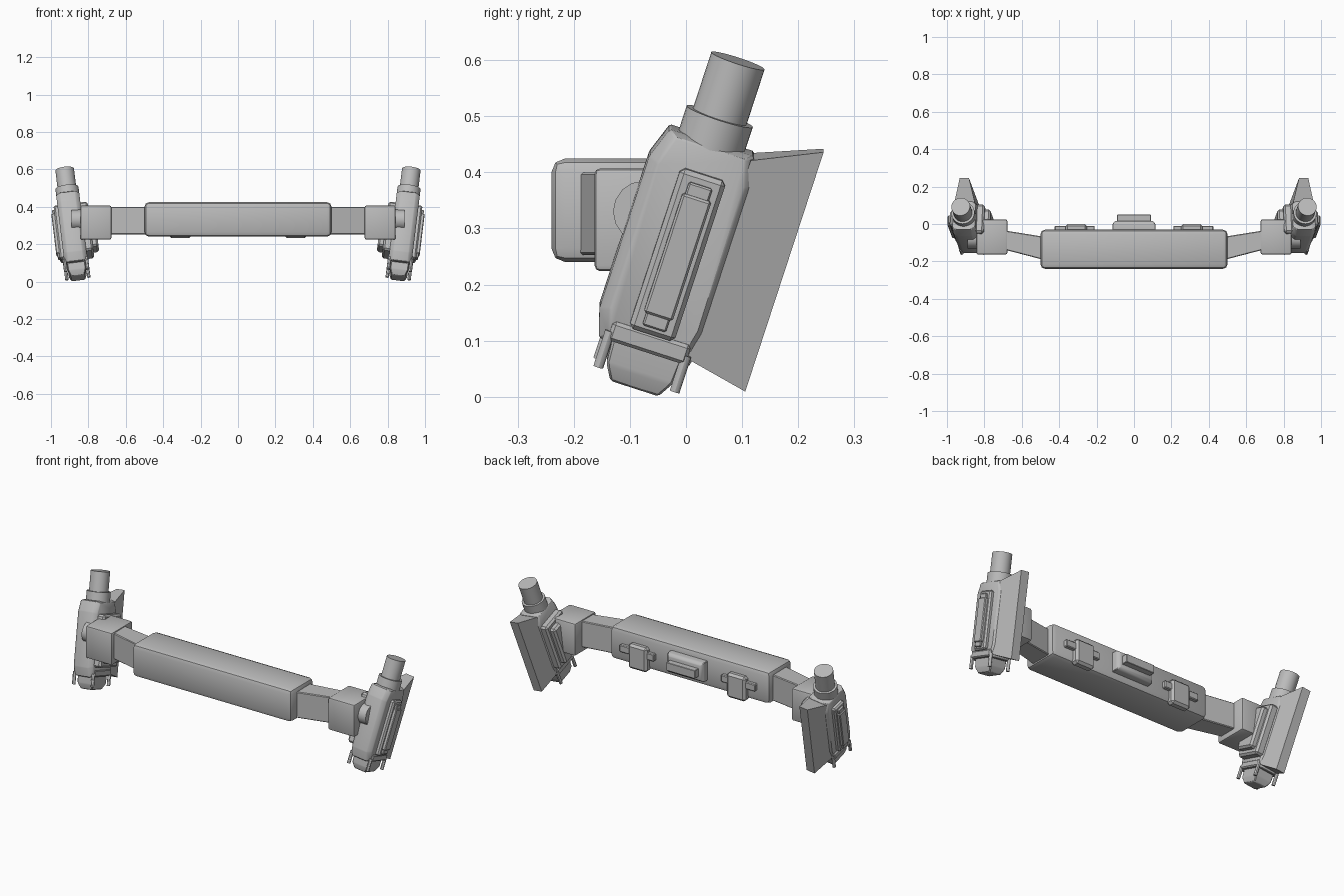
import bpy, bmesh
from math import radians
from mathutils import Matrix, Vector

cube = bpy.data.objects.get("Cube")
if cube:
    bpy.data.objects.remove(cube)

grey = bpy.data.materials.new("plain_grey")
grey.use_nodes = True
grey.diffuse_color = (0.5, 0.5, 0.5, 1)
grey.node_tree.nodes["Principled BSDF"].inputs["Base Color"].default_value = (0.5, 0.5, 0.5, 1)

IDENTITY = Matrix.Identity(4)
MIRROR = Matrix.Scale(-1, 4, Vector((1, 0, 0)))
# Side pod frame: leans back and outward at the top
POD = (Matrix.Translation((0.89, 0, 0.3)) @ Matrix.Rotation(radians(7), 4, 'Y')
       @ Matrix.Rotation(radians(-18), 4, 'X'))


def finish(bm, name, frame, bevel=0.0, segments=1):
    """Bevel, place and shade one part."""
    if bevel:
        bmesh.ops.bevel(bm, geom=bm.edges[:], offset=bevel, segments=segments,
                        profile=0.5, affect='EDGES', clamp_overlap=True)
    bmesh.ops.transform(bm, matrix=frame, verts=bm.verts[:])
    bmesh.ops.recalc_face_normals(bm, faces=bm.faces[:])
    mesh = bpy.data.meshes.new(name)
    bm.to_mesh(mesh)
    bm.free()
    mesh.materials.append(grey)
    obj = bpy.data.objects.new(name, mesh)
    bpy.context.collection.objects.link(obj)
    bpy.ops.object.select_all(action='DESELECT')
    obj.select_set(True)
    bpy.context.view_layer.objects.active = obj
    bpy.ops.object.shade_smooth_by_angle(angle=radians(30))
    return obj


def box(name, frame, x, y, z, bevel=0.008, segments=1):
    """Box from its three (min, max) ranges."""
    bm = bmesh.new()
    bmesh.ops.create_cube(bm, size=1)
    for v in bm.verts:
        v.co = [r[0] if c < 0 else r[1] for c, r in zip(v.co, (x, y, z))]
    return finish(bm, name, frame, bevel, segments)


def loft(name, frame, rings, bevel=0.0):
    """Solid through matching rings of points."""
    bm = bmesh.new()
    loops = [[bm.verts.new(p) for p in ring] for ring in rings]
    n = len(loops[0])
    for a, b in zip(loops, loops[1:]):
        for i in range(n):
            j = (i + 1) % n
            bm.faces.new((a[i], a[j], b[j], b[i]))
    bm.faces.new(loops[0][::-1])
    bm.faces.new(loops[-1])
    return finish(bm, name, frame, bevel)


def rod(name, frame, radius, bottom, top, place, sides=32, axis='Z'):
    """Cylinder from bottom to top along an axis through place."""
    bm = bmesh.new()
    turn = Matrix.Rotation(radians(90), 4, 'Y') if axis == 'X' else IDENTITY
    bmesh.ops.create_cone(bm, cap_ends=True, segments=sides, radius1=radius, radius2=radius,
                          depth=top - bottom,
                          matrix=Matrix.Translation(place) @ turn
                          @ Matrix.Translation((0, 0, (bottom + top) / 2)))
    return finish(bm, name, frame)


# Central padded bar
box("centre_bar", IDENTITY, (-0.5, 0.5), (-0.24, -0.03), (0.24, 0.425), 0.025, 2)

# Rear centre mount
loft("rear_mount", IDENTITY, [
    [(sx * w, y, 0.335 + sz * h) for sx, sz in ((-1, -1), (1, -1), (1, 1), (-1, 1))]
    for y, w, h in ((-0.04, 0.115, 0.055), (0.0, 0.115, 0.055), (0.017, 0.1, 0.042))], 0.003)
box("rear_mount_plate", IDENTITY, (-0.09, 0.09), (0.01, 0.05), (0.312, 0.358), 0.002)

for side, frame in (("left", IDENTITY), ("right", MIRROR)):
    pod = frame @ POD

    # Clip on the back of the bar
    box(side + "_clip", frame, (0.25, 0.367), (-0.05, 0.0), (0.232, 0.37), 0.012)
    box(side + "_clip_strap", frame, (0.21, 0.425), (-0.04, -0.01), (0.305, 0.345), 0.004)

    # Angled arm and its joint block
    loft(side + "_arm", frame, [
        [(x, y0, 0.253), (x, y1, 0.253), (x, y1, 0.4), (x, y0, 0.4)]
        for x, y0, y1 in ((0.47, -0.195, -0.07), (0.72, -0.13, -0.03))], 0.004)
    box(side + "_joint", frame, (0.677, 0.843), (-0.163, 0.025), (0.224, 0.407), 0.01, 2)
    rod(side + "_joint_knob", frame, 0.055, 0.8, 0.89, (0, -0.075, 0.33), 16, 'X')

    # Pod body with clipped corners in side profile
    profile = [(-0.104, -0.18), (-0.088, -0.23), (0.08, -0.23), (0.092, -0.17),
               (0.092, 0.113), (0.074, 0.165), (-0.084, 0.165), (-0.104, 0.108)]
    loft(side + "_pod_body", pod, [
        [(x, u * s - 0.005 * (1 - s), w * t) for u, w in profile]
        for x, s, t in ((-0.062, 0.82, 0.95), (-0.04, 1, 1), (0.04, 1, 1), (0.062, 0.82, 0.95))],
        0.003)

    # Top cylinder and collar
    rod(side + "_collar", pod, 0.062, 0.12, 0.21, (0, -0.005, 0))
    rod(side + "_top_cylinder", pod, 0.05, 0.2, 0.315, (0, -0.005, 0))

    # Outer raised panel
    box(side + "_panel_frame", pod, (0.05, 0.083), (-0.045, 0.04), (-0.192, 0.11), 0.008)
    box(side + "_panel_rail", pod, (0.07, 0.094), (-0.024, 0.02), (-0.178, 0.092), 0.003)
    box(side + "_panel_bar", pod, (0.07, 0.1), (-0.029, 0.025), (-0.155, 0.07), 0.004)

    # Stepped inner block reaching the joint
    box(side + "_inner_plate", pod, (-0.1, -0.05), (-0.08, 0.08), (-0.175, 0.1), 0.01)
    box(side + "_inner_block", pod, (-0.13, -0.09), (-0.06, 0.06), (-0.15, 0.075), 0.01)

    # Flared rear fin, tall and narrow at its trailing edge
    loft(side + "_rear_fin", pod, [
        [(-h, u, low), (h, u, low), (h, u, high), (-h, u, high)]
        for u, h, low, high in ((0.07, 0.055, -0.215, 0.158), (0.19, 0.025, -0.243, 0.209))])

    # Bottom plug with four pins
    box(side + "_plug_collar", pod, (-0.066, 0.07), (-0.074, 0.072), (-0.226, -0.19), 0.006)
    loft(side + "_plug", pod, [
        [(-a, -b, w), (a, -b, w), (a, b, w), (-a, b, w)]
        for w, a, b in ((-0.2, 0.048, 0.066), (-0.268, 0.048, 0.062), (-0.298, 0.036, 0.045))],
        0.004)
    for x in (-0.058, 0.06):
        for u in (-0.074, 0.069):
            rod(side + "_pin", pod, 0.009, -0.278, -0.21, (x, u, 0), 12)
